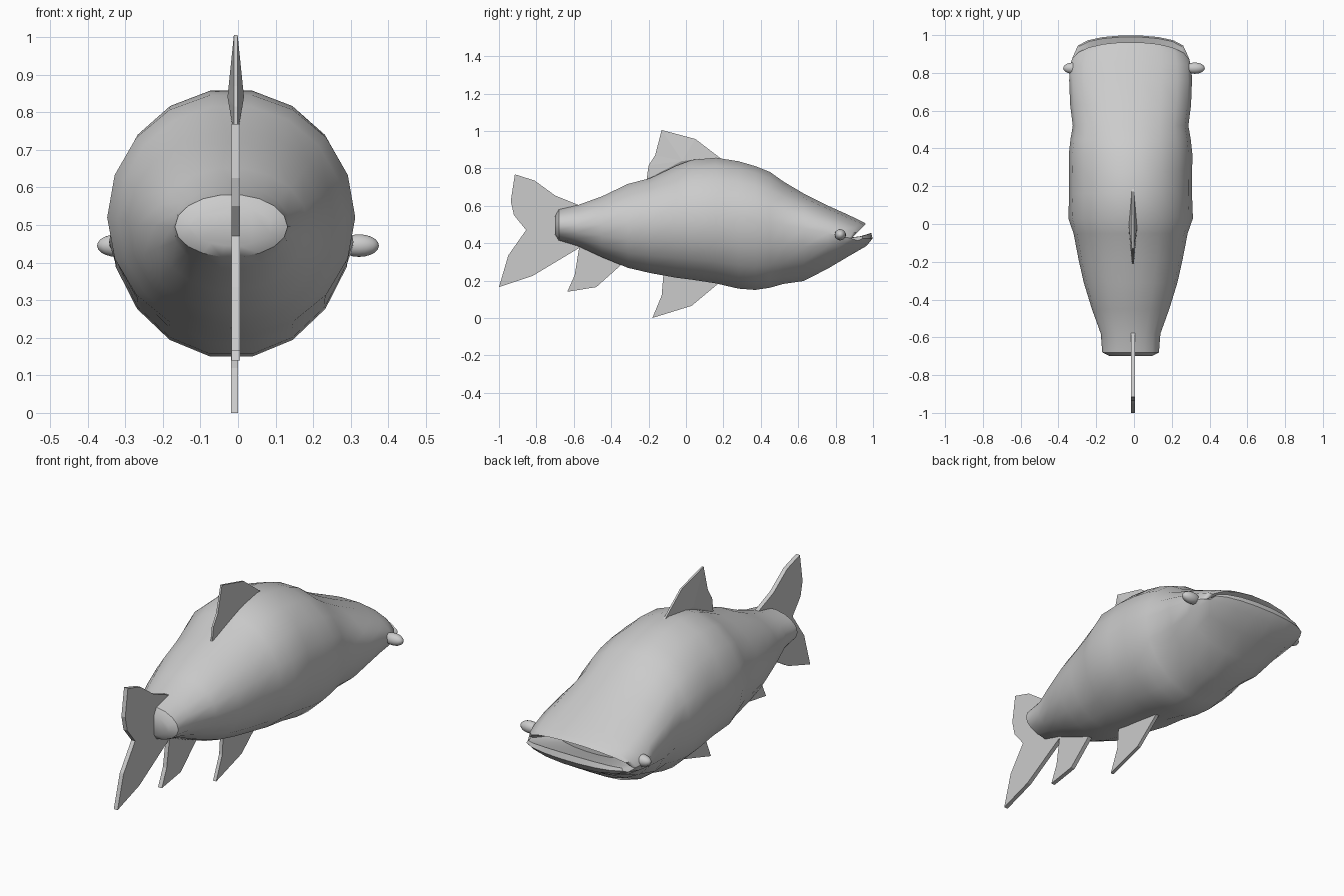
import bpy, bmesh, math

SIDES = 18
CX = -0.018  # body axis sits slightly off centre


def finish(bm, name, smooth=True):
    bmesh.ops.recalc_face_normals(bm, faces=bm.faces)
    me = bpy.data.meshes.new(name)
    bm.to_mesh(me)
    bm.free()
    ob = bpy.data.objects.new(name, me)
    bpy.context.collection.objects.link(ob)
    if smooth:
        bpy.ops.object.select_all(action='DESELECT')
        ob.select_set(True)
        bpy.context.view_layer.objects.active = ob
        bpy.ops.object.shade_smooth_by_angle(angle=math.radians(40))
    return ob


def ring(bm, hw, side, top, bottom, power=1.0):
    """Closed cross-section; side/top/bottom are (y, z) control points."""
    out = []
    for k in range(SIDES):
        a = 2 * math.pi * k / SIDES
        s = math.sin(a)
        end = top if s > 0 else bottom
        t = abs(s) / math.sin(math.radians(80))
        ty = t if s > 0 else t ** power
        out.append(bm.verts.new((CX + hw * math.cos(a),
                                 side[0] + (end[0] - side[0]) * ty,
                                 side[1] + (end[1] - side[1]) * t)))
    return out


# Body: upright sections (y, half width, side z, top z, bottom z)
sections = [
    (-0.70, 0.110, 0.495, 0.545, 0.445),
    (-0.68, 0.150, 0.495, 0.580, 0.415),
    (-0.58, 0.158, 0.495, 0.603, 0.385),
    (-0.45, 0.205, 0.50, 0.650, 0.325),
    (-0.31, 0.248, 0.50, 0.717, 0.268),
    (-0.19, 0.275, 0.51, 0.748, 0.240),
    (-0.05, 0.302, 0.52, 0.815, 0.215),
    (0.03, 0.330, 0.52, 0.845, 0.205),
    (0.16, 0.325, 0.52, 0.857, 0.185),
    (0.28, 0.326, 0.52, 0.838, 0.157),
    (0.37, 0.327, 0.515, 0.812, 0.150),
    (0.45, 0.318, 0.51, 0.780, 0.162),
    (0.52, 0.306, 0.50, 0.730, 0.182),
    (0.63, 0.320, 0.48, 0.665, 0.198),
    (0.76, 0.325, 0.455, 0.600, 0.265),
]
bm = bmesh.new()
rings = [ring(bm, hw, (y, sz), (y, t), (y, b)) for y, hw, sz, t, b in sections]
# Head sections lean forward into the lips, then fold back into the mouth
rings += [
    ring(bm, 0.322, (0.83, 0.435), (0.86, 0.555), (0.87, 0.330)),
    ring(bm, 0.310, (0.875, 0.428), (0.93, 0.522), (0.965, 0.385), 0.7),
    ring(bm, 0.296, (0.885, 0.426), (0.95, 0.512), (0.998, 0.425), 0.6),
    ring(bm, 0.288, (0.885, 0.428), (0.962, 0.503), (0.99, 0.455), 0.6),
    ring(bm, 0.270, (0.88, 0.430), (0.935, 0.490), (0.95, 0.442), 0.6),
    ring(bm, 0.200, (0.80, 0.430), (0.80, 0.480), (0.80, 0.390)),
]
for r0, r1 in zip(rings, rings[1:]):
    for k in range(SIDES):
        n = (k + 1) % SIDES
        bm.faces.new((r0[k], r0[n], r1[n], r1[k]))
bm.faces.new(rings[0])
bm.faces.new(rings[-1])
finish(bm, "body")


# Fins: outlines (y, z) extruded to thin plates
def fin(name, outline, x=-0.006, thick=0.022, bulge=None):
    bm = bmesh.new()
    layers = [[bm.verts.new((x + s * thick / 2, y, z)) for y, z in outline]
              for s in (-1, 1)]
    n = len(outline)
    for i in range(n):
        j = (i + 1) % n
        bm.faces.new((layers[0][i], layers[0][j], layers[1][j], layers[1][i]))
    for side, layer in zip((-1, 1), layers):
        if bulge:
            c = bm.verts.new((x + side * bulge[0], bulge[1], bulge[2]))
            for i in range(n):
                bm.faces.new((layer[i], layer[(i + 1) % n], c))
        else:
            bm.faces.new(layer)
    finish(bm, name, smooth=False)


fin("tail_fin", [(-0.56, 0.598), (-0.70, 0.655), (-0.81, 0.735), (-0.915, 0.768),
                 (-0.937, 0.625), (-0.92, 0.55), (-0.855, 0.47), (-0.95, 0.335),
                 (-1.0, 0.165), (-0.82, 0.225), (-0.57, 0.375), (-0.53, 0.49)])
fin("anal_fin", [(-0.57, 0.385), (-0.595, 0.23), (-0.635, 0.14), (-0.48, 0.165),
                 (-0.34, 0.29), (-0.42, 0.36)])
fin("pelvic_fin", [(-0.12, 0.24), (-0.13, 0.12), (-0.18, 0.0), (0.03, 0.065),
                   (0.18, 0.19), (0.05, 0.26)], x=-0.009, thick=0.018)
fin("dorsal_fin", [(-0.21, 0.742), (-0.20, 0.815), (-0.165, 0.87), (-0.13, 1.005),
                   (0.05, 0.957), (0.19, 0.85), (0.0, 0.81)],
    thick=0.010, bulge=(0.022, -0.02, 0.84))

# Eyes
for side, name in ((-1, "eye_left"), (1, "eye_right")):
    bpy.ops.mesh.primitive_uv_sphere_add(segments=16, ring_count=10, radius=1,
                                         location=(side * 0.322, 0.825, 0.445))
    eye = bpy.context.object
    eye.name = name
    eye.scale = (0.053, 0.03, 0.03)
    bpy.ops.object.shade_smooth_by_angle(angle=math.radians(40))
